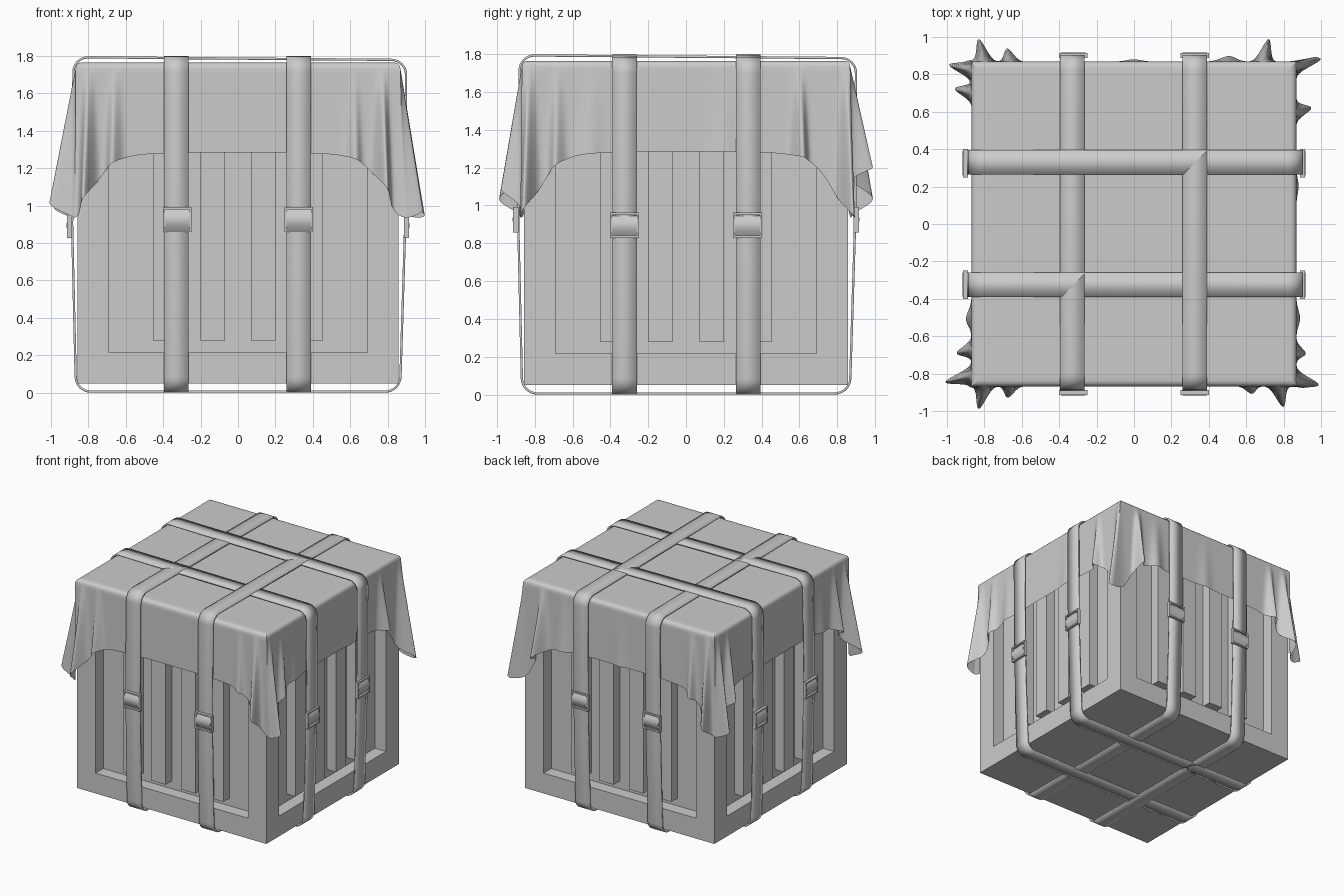
import bpy, bmesh, math
from mathutils import Matrix, Vector

if "Cube" in bpy.data.objects:
    bpy.data.objects.remove(bpy.data.objects["Cube"])

BOT, TOP, H = 0.05, 1.75, 0.857          # crate body extents


def finish(name, bm, smooth=None):
    bmesh.ops.recalc_face_normals(bm, faces=bm.faces[:])
    me = bpy.data.meshes.new(name)
    bm.to_mesh(me)
    bm.free()
    ob = bpy.data.objects.new(name, me)
    bpy.context.collection.objects.link(ob)
    if smooth:
        bpy.ops.object.select_all(action='DESELECT')
        ob.select_set(True)
        bpy.context.view_layer.objects.active = ob
        bpy.ops.object.shade_smooth_by_angle(angle=math.radians(smooth))
    return ob


def box(bm, lo, hi, rot=None):
    lo, hi = Vector(lo), Vector(hi)
    m = Matrix.Translation((lo + hi) / 2) @ Matrix.Diagonal((hi - lo).to_4d())
    bmesh.ops.create_cube(bm, size=1, matrix=(rot or Matrix()) @ m)


def turn(k):
    return Matrix.Rotation(k * math.pi / 2, 4, 'Z')


# crate body: box with a recessed panel on each side
bm = bmesh.new()
box(bm, (-H, -H, BOT), (H, H, TOP))
bm.normal_update()
sides = [f for f in bm.faces if abs(f.normal.z) < 0.5]
bmesh.ops.inset_individual(bm, faces=sides, thickness=0.235)
normals = [f.normal.copy() for f in sides]
walls = bmesh.ops.extrude_discrete_faces(bm, faces=sides)['faces']
for f in walls:
    f.normal_update()
    n = f.normal.copy()
    bmesh.ops.translate(bm, verts=f.verts[:], vec=-0.1 * n)
finish("crate_body", bm)

# slats standing in each recess
bm = bmesh.new()
for k in range(4):
    for x in (-0.39, -0.135, 0.135, 0.39):
        box(bm, (x - 0.065, -0.838, 0.28), (x + 0.065, -0.755, 1.52), turn(k))
finish("side_slats", bm)

# draped cloth: folds per side as (position along side, outward reach)
HC, ZC, N = 0.868, 1.765, 220
FOLDS = [
    [(-.80, .12), (-.66, .06), (.62, .04), (.77, .11)],
    [(-.83, .12), (-.68, .05), (-.5, .02), (.2, .012), (.6, .08), (.85, .13)],
    [(-.69, .12), (-.5, .03), (0, .012), (.66, .07), (.80, .12)],
    [(-.82, .12), (-.70, .09), (.5, .03), (.67, .08), (.81, .14)],
]
PER = 8 * HC
folds = []
for k, row in enumerate(FOLDS):
    for p, a in row:
        d = turn(k) @ Vector((0.25 * math.copysign(a, p), -a, 0))
        folds.append((k * 2 * HC + p + HC, d, 0.03 if a > 0.03 else 0.05))


def skirt_point(k, p, t):
    """Point on the hanging part: side k, position p, t = 0 at the top edge, 1 at the hem."""
    s = k * 2 * HC + p + HC
    c = HC - abs(p)
    hem = 1.285 - 0.05 * (abs(p) / HC) ** 3 - 0.30 * math.exp(-(c / 0.13) ** 1.6)
    pos = turn(k) @ Vector((p, -HC, 0))
    for s0, d, w in folds:
        ds = (s - s0 + PER / 2) % PER - PER / 2
        if abs(ds) < 0.2:
            w2 = w * (0.85 + 0.3 * t)
            pos += d * t * math.exp(-(ds / w2) ** 2)
    pos.z = (ZC - 0.03) + (hem - ZC + 0.03) * t
    return pos


bm = bmesh.new()
rings = []
params = []
for k in range(4):
    for i in range(N):
        u = -1 + 2 * i / N
        # denser sampling near the corners
        params.append((k, HC * math.sin(u * math.pi / 2) * 0.5 + HC * u * 0.5))
for inset, z in [(0.06, ZC), (0.03, ZC), (0.015, ZC - 0.004), (0.004, ZC - 0.015)]:
    rings.append([bm.verts.new(turn(k) @ Vector((p * (HC - inset) / HC, inset - HC, z)))
                  for k, p in params])
for j in range(23):
    rings.append([bm.verts.new(skirt_point(k, p, j / 22)) for k, p in params])
bm.faces.new(rings[0])
for a, b in zip(rings, rings[1:]):
    for i in range(len(a)):
        q = (i + 1) % len(a)
        bm.faces.new((a[i], a[q], b[q], b[i]))
finish("draped_cloth", bm, 60)


# straps: rounded loops around the whole load
def loop_profile(corners, r=0.085, seg=8):
    pts = []
    for i, c in enumerate(corners):
        c = Vector(c)
        a = (Vector(corners[i - 1]) - c).normalized()
        b = (Vector(corners[(i + 1) % len(corners)]) - c).normalized()
        if a.dot(b) < -0.8:                # nearly straight: plain point
            pts.append(c)
            continue
        o = c + (a + b) * r
        for j in range(seg + 1):
            t = j / seg * math.pi / 2
            pts.append(o - b * r * math.cos(t) - a * r * math.sin(t))
    return pts


LOOP = [(-0.872, 0.0), (0.872, 0.0), (0.90, 0.9), (0.905, 1.785), (-0.885, 1.80), (-0.893, 0.9)]


def strap(name, centre, rot):
    bm = bmesh.new()
    prof = loop_profile(LOOP)
    rows = [[bm.verts.new(rot @ Vector((p.x, y, p.y))) for p in prof]
            for y in (centre - 0.065, centre + 0.065)]
    for i in range(len(prof)):
        q = (i + 1) % len(prof)
        bm.faces.new((rows[0][i], rows[0][q], rows[1][q], rows[1][i]))
    ob = finish(name, bm, 35)
    mod = ob.modifiers.new("thickness", 'SOLIDIFY')
    mod.thickness, mod.offset = 0.012, -1


for i, c in enumerate((-0.325, 0.33)):
    strap("strap_across_%d" % (i + 1), c, Matrix())
    strap("strap_lengthwise_%d" % (i + 1), c, turn(1))


# buckles: square frame with a curved strap fold inside
def buckle(name, k, x, z):
    bm = bmesh.new()
    m = turn(k) @ Matrix.Translation((x, -0.897, z))
    w, h, b = 0.077, 0.067, 0.012
    for s in (-1, 1):
        for lo, hi in (((s * (w - b / 2) - b / 2, -0.018, -h), (s * (w - b / 2) + b / 2, 0.01, h)),
                       ((b - w, -0.018, s * (h - b / 2) - b / 2), (w - b, 0.01, s * (h - b / 2) + b / 2))):
            box(bm, lo, hi, m)
    arc = [(-0.02 * math.cos(t * math.pi / 16) , 0.056 * t / 8) for t in range(-8, 9)]
    ends = [[bm.verts.new(m @ Vector((sx, y, zz))) for y, zz in arc] for sx in (-0.065, 0.065)]
    for i in range(len(arc) - 1):
        bm.faces.new((ends[0][i], ends[0][i + 1], ends[1][i + 1], ends[1][i]))
    for e in ends:
        bm.faces.new(e)
    bm.faces.new((ends[0][0], ends[1][0], ends[1][-1], ends[0][-1]))
    finish(name, bm, 30)


for k, side in enumerate(("front", "right", "back", "left")):
    for i, x in enumerate((-0.325, 0.325)):
        buckle("buckle_%s_%d" % (side, i + 1), k, x, 0.895 if k % 2 else 0.925)
